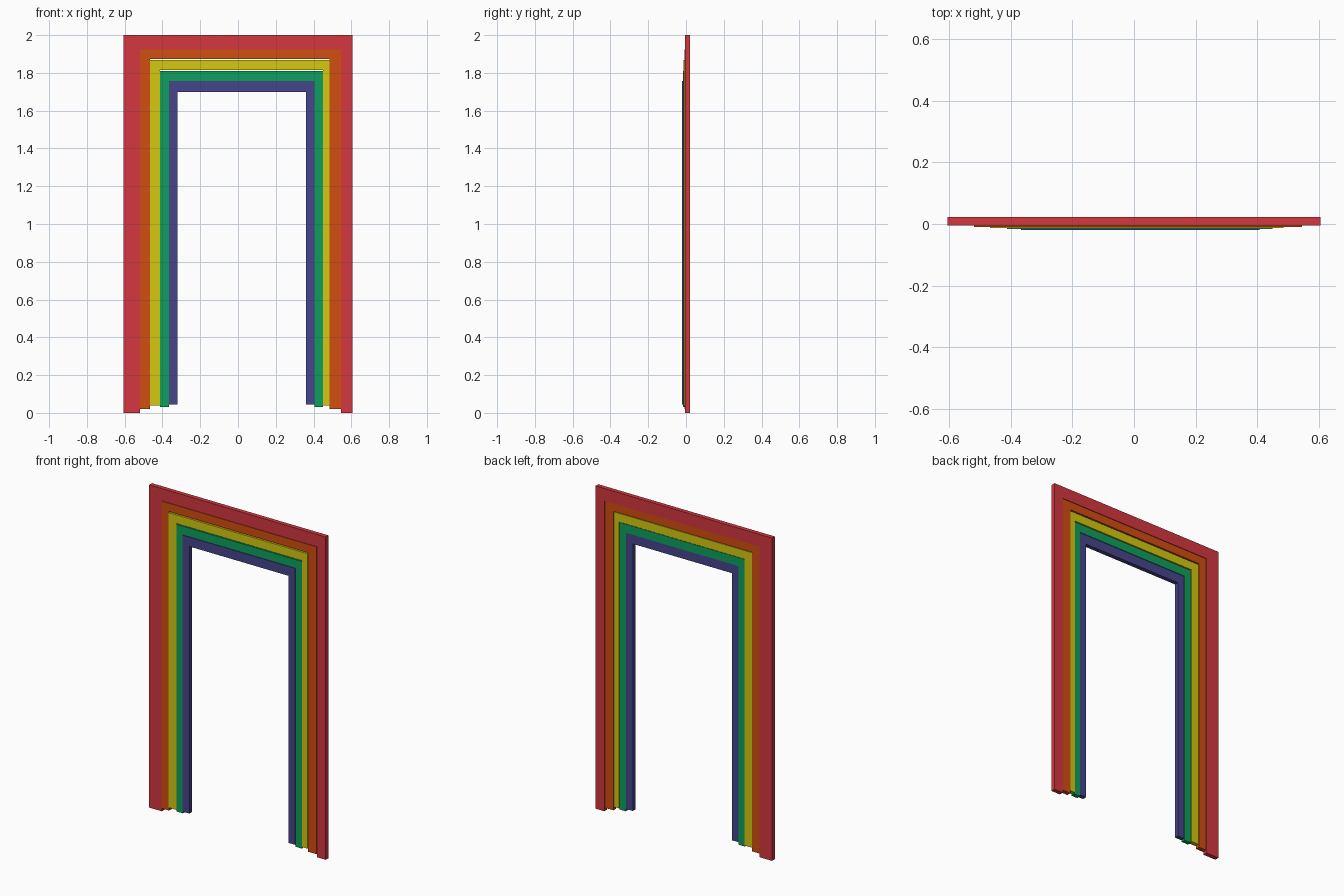
import bpy, bmesh

if "Cube" in bpy.data.objects:
    bpy.data.objects.remove(bpy.data.objects["Cube"])


def srgb(r, g, b):
    def lin(c):
        c /= 255
        return c / 12.92 if c <= 0.04045 else ((c + 0.055) / 1.055) ** 2.4
    return (lin(r), lin(g), lin(b), 1)


def arch(name, color, outer, inner, bottom, front, back):
    """U-shaped flat frame; outer / inner are (left, right, top)."""
    ol, orr, ot = outer
    il, ir, it = inner
    outline = [(ol, bottom), (il, bottom), (il, it), (ir, it),
               (ir, bottom), (orr, bottom), (orr, ot), (ol, ot)]
    bm = bmesh.new()
    face = bm.faces.new([bm.verts.new((x, front, z)) for x, z in outline])
    ext = bmesh.ops.extrude_face_region(bm, geom=[face], use_keep_orig=True)
    verts = [e for e in ext["geom"] if isinstance(e, bmesh.types.BMVert)]
    bmesh.ops.translate(bm, verts=verts, vec=(0, back - front, 0))
    bmesh.ops.recalc_face_normals(bm, faces=bm.faces)
    mesh = bpy.data.meshes.new(name)
    bm.to_mesh(mesh)
    bm.free()
    mat = bpy.data.materials.new(name.split("_")[0])
    mat.diffuse_color = color
    mat.use_nodes = True
    mat.node_tree.nodes["Principled BSDF"].inputs["Base Color"].default_value = mat.diffuse_color
    mesh.materials.append(mat)
    obj = bpy.data.objects.new(name, mesh)
    bpy.context.collection.objects.link(obj)


# Nested bands, each stepping slightly forward of the one outside it
arch("red_band", srgb(212, 55, 63), (-0.605, 0.605, 2.0), (-0.518, 0.544, 1.924), 0.0, -0.005, 0.022)
arch("orange_band", srgb(209, 78, 16), (-0.518, 0.544, 1.924), (-0.466, 0.485, 1.873), 0.02, -0.009, 0.018)
arch("yellow_band", srgb(212, 200, 16), (-0.466, 0.485, 1.868), (-0.412, 0.449, 1.815), 0.04, -0.013, 0.014)
arch("green_band", srgb(14, 159, 92), (-0.412, 0.449, 1.811), (-0.366, 0.406, 1.758), 0.032, -0.016, 0.010)
arch("indigo_band", srgb(71, 69, 139), (-0.366, 0.406, 1.758), (-0.319, 0.360, 1.70), 0.045, -0.020, 0.006)
